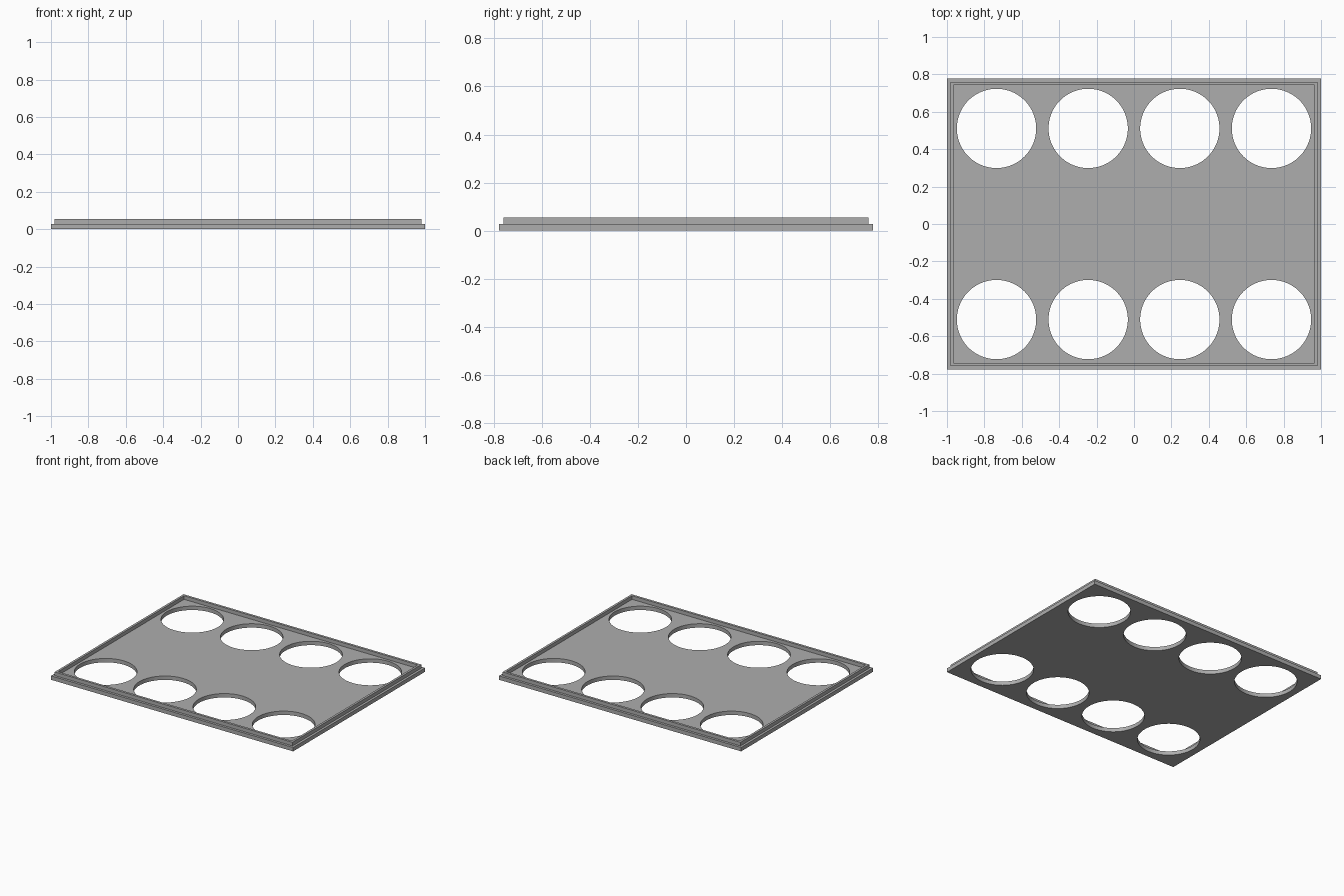
import bpy
import bmesh
import math

cube = bpy.data.objects.get("Cube")
if cube:
    bpy.data.objects.remove(cube)

HALF_X, HALF_Y = 1.0, 0.778
FLOOR, TOP = 0.029, 0.056
HOLE_R, SIDES = 0.212, 96

grey = bpy.data.materials.new("grey")
grey.use_nodes = True
grey.diffuse_color = (0.42, 0.42, 0.42, 1)
grey.node_tree.nodes["Principled BSDF"].inputs["Base Color"].default_value = grey.diffuse_color


def rectangle(hx, hy):
    return [(-hx, -hy), (hx, -hy), (hx, hy), (-hx, hy)]


def circle(cx, cy, r):
    steps = [2 * math.pi * i / SIDES for i in range(SIDES)]
    return [(cx + r * math.cos(a), cy + r * math.sin(a)) for a in steps]


def pierced_slab(name, outline, holes, z0, z1):
    """Extrude a flat outline with openings between two heights."""
    bm = bmesh.new()
    edges = []
    for loop in [outline] + holes:
        verts = [bm.verts.new((x, y, z0)) for x, y in loop]
        edges += [bm.edges.new((v, verts[i - 1])) for i, v in enumerate(verts)]
    bmesh.ops.triangle_fill(bm, edges=edges, use_beauty=True)
    top = bmesh.ops.extrude_face_region(bm, geom=bm.faces[:], use_keep_orig=True)
    moved = [v for v in top["geom"] if isinstance(v, bmesh.types.BMVert)]
    bmesh.ops.translate(bm, verts=moved, vec=(0, 0, z1 - z0))
    bmesh.ops.recalc_face_normals(bm, faces=bm.faces[:])
    bmesh.ops.dissolve_limit(bm, angle_limit=0.001, verts=[], edges=bm.edges[:])
    mesh = bpy.data.meshes.new(name)
    bm.to_mesh(mesh)
    bm.free()
    mesh.materials.append(grey)
    obj = bpy.data.objects.new(name, mesh)
    bpy.context.collection.objects.link(obj)
    bpy.ops.object.select_all(action="DESELECT")
    obj.select_set(True)
    bpy.context.view_layer.objects.active = obj
    bpy.ops.object.shade_smooth_by_angle(angle=math.radians(30))
    return obj


# Base plate with two rows of four round openings
openings = [circle(x, y, HOLE_R)
            for y in (-0.511, 0.511)
            for x in (-0.735, -0.245, 0.245, 0.735)]
pierced_slab("base_plate", rectangle(HALF_X, HALF_Y), openings, 0, FLOOR)

# Thin raised rim set in from the plate edge
pierced_slab("raised_rim", rectangle(HALF_X - 0.018, HALF_Y - 0.018),
             [rectangle(HALF_X - 0.035, HALF_Y - 0.036)], FLOOR, TOP)
